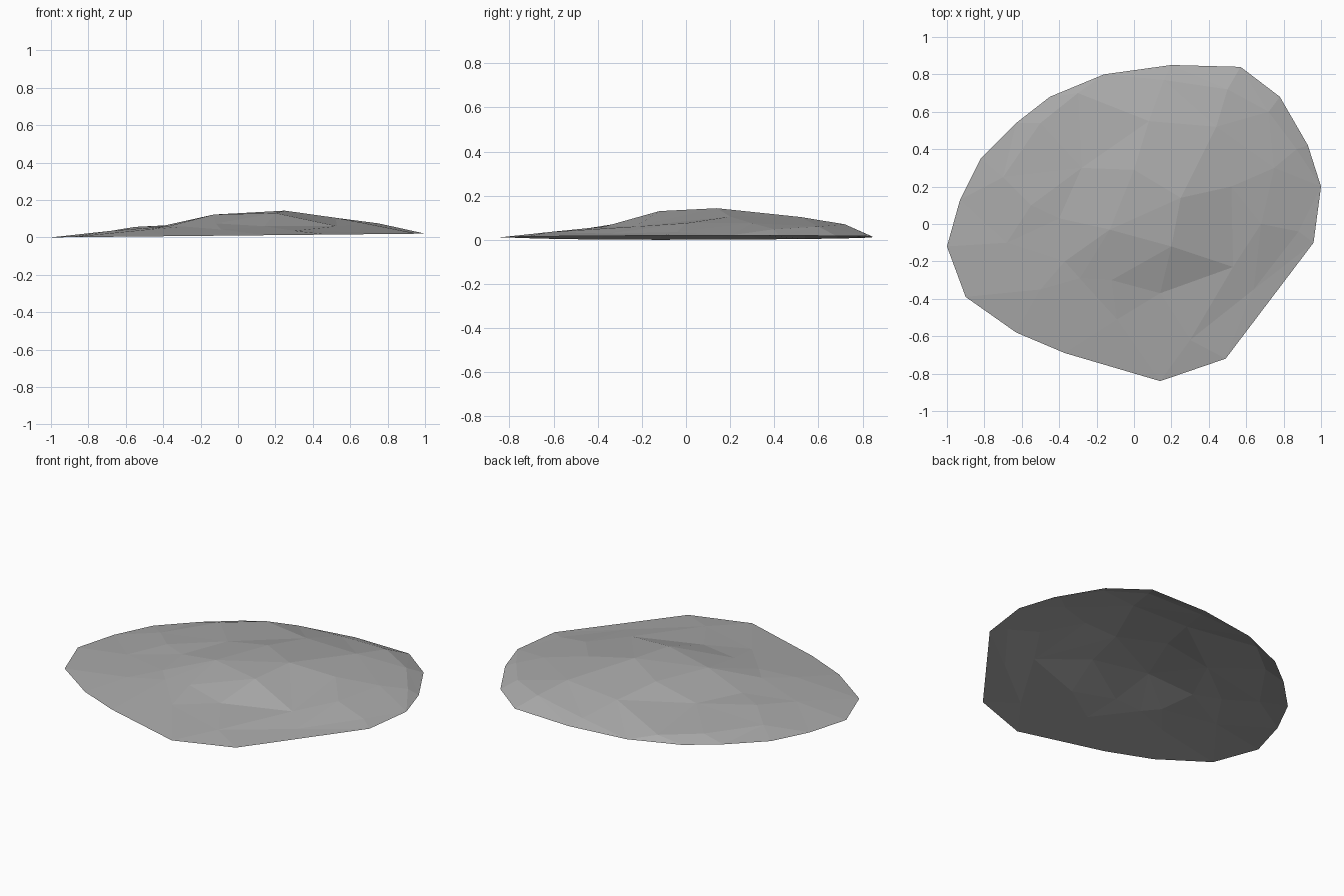
import bpy
import bmesh
from mathutils import Vector
from mathutils.geometry import delaunay_2d_cdt

default_cube = bpy.data.objects.get("Cube")
if default_cube:
    bpy.data.objects.remove(default_cube, do_unlink=True)


def make_material(name, colour):
    material = bpy.data.materials.new(name)
    material.use_nodes = True
    material.diffuse_color = colour
    shader = material.node_tree.nodes["Principled BSDF"]
    shader.inputs["Base Color"].default_value = colour
    shader.inputs["Roughness"].default_value = 0.9
    return material


# Rim of the slab, anticlockwise from the model's right-hand tip
rim = [
    (-1, -.12), (-.9, -.39), (-.63, -.58), (-.37, -.69), (.14, -.84),
    (.49, -.72), (.96, -.1), (1, .2), (.93, .42), (.78, .68),
    (.57, .84), (.2, .85), (-.16, .8), (-.45, .68), (-.63, .54),
    (-.82, .35), (-.93, .13),
]

# Raised facet corners, from the crown outwards
crown = [(.25, .14, .143), (.2, -.12, .13), (-.13, -.03, .122), (0, .29, .125)]
shoulder = [
    (.52, .2, .105), (.44, .52, .103), (.08, .55, .09), (-.28, .3, .07),
    (-.4, .03, .062), (-.37, -.2, .06), (-.29, -.29, .058), (-.12, -.3, .075),
    (.14, -.37, .06), (.53, -.23, .06), (.68, 0, .075),
]
skirt = [
    (.75, .3, .075), (.88, -.04, .035), (.64, -.35, .028), (.3, -.62, .035),
    (-.09, -.51, .042), (-.5, -.35, .04), (-.68, -.1, .035), (-.55, .1, .056),
    (-.7, .25, .03), (-.5, .54, .035), (-.3, .7, .035), (.16, .77, .04),
    (.5, .72, .07), (.72, .6, .06), (.87, .4, .048),
]


def rim_height(x):
    """The open rim lifts gently from the right-hand tip to the left."""
    return min(.02, .01 * (x + 1))


def build_sheet(name, outline, raised, material):
    """Triangulate the plan of the points, then lift each to its height."""
    corners = [Vector((x, y, rim_height(x))) for x, y in outline]
    corners += [Vector(point) for point in raised]
    edges = [(i, (i + 1) % len(outline)) for i in range(len(outline))]
    plan, _, faces, origins, _, _ = delaunay_2d_cdt(
        [corner.xy for corner in corners], edges, [], 1, 1e-5)

    bm = bmesh.new()
    verts = [bm.verts.new((p.x, p.y, corners[source[0]].z))
             for p, source in zip(plan, origins)]
    for face in faces:
        bm.faces.new([verts[i] for i in face])
    for face in bm.faces:
        face.normal_update()
        if face.normal.z < 0:
            face.normal_flip()
    mesh = bpy.data.meshes.new(name)
    bm.to_mesh(mesh)
    bm.free()
    mesh.materials.append(material)
    sheet = bpy.data.objects.new(name, mesh)
    bpy.context.collection.objects.link(sheet)
    return sheet


# Flat-shaded open stone shell
stone_grey = make_material("stone grey", (.4, .4, .4, 1))
build_sheet("stone_slab", rim, crown + shoulder + skirt, stone_grey)
